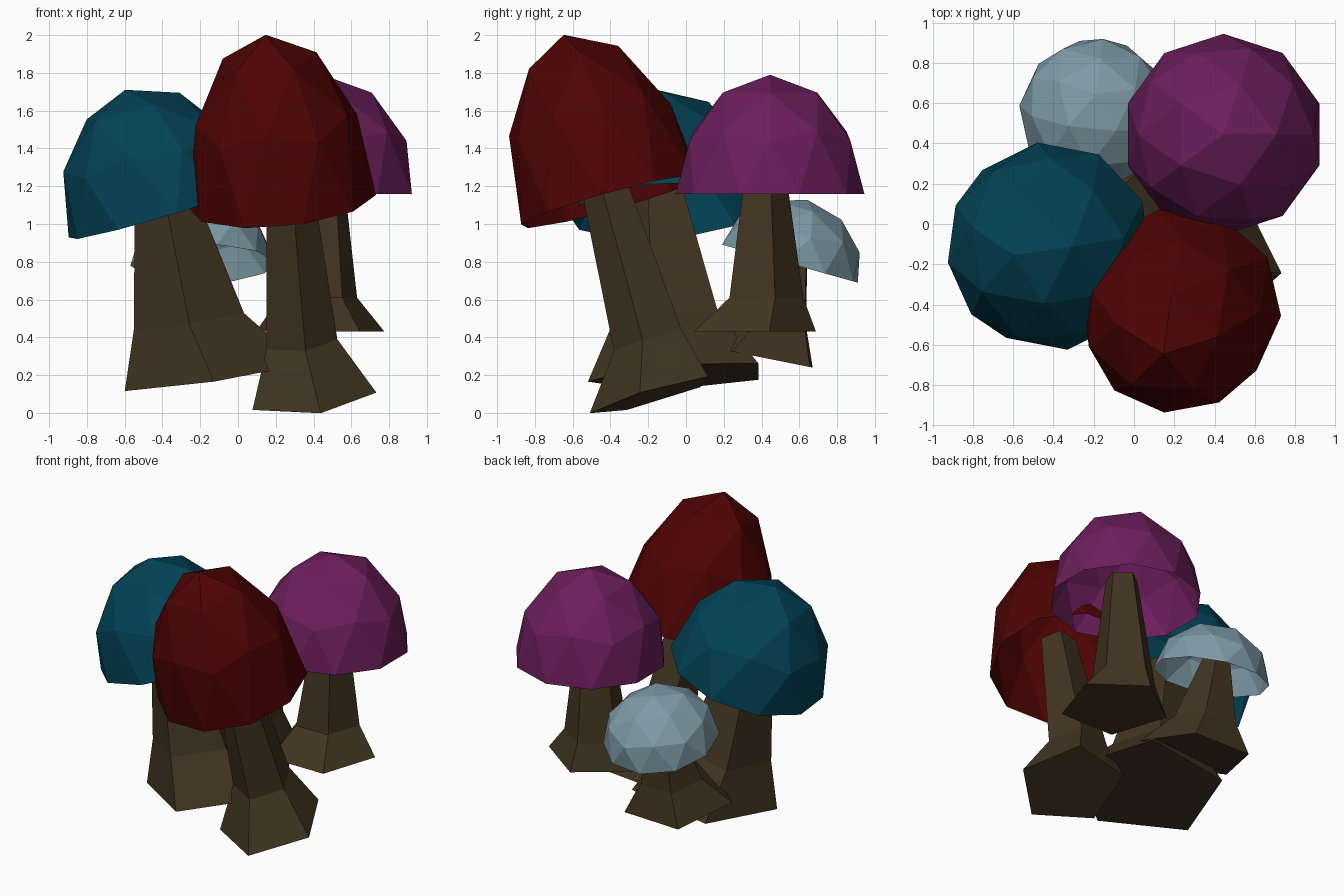
import bpy, bmesh
from math import cos, sin, radians
from mathutils import Vector, Matrix

if "Cube" in bpy.data.objects:
    bpy.data.objects.remove(bpy.data.objects["Cube"], do_unlink=True)


def make_material(name, rgb):
    mat = bpy.data.materials.new(name)
    mat.use_nodes = True
    color = (*rgb, 1)
    mat.diffuse_color = color
    mat.node_tree.nodes["Principled BSDF"].inputs["Base Color"].default_value = color
    return mat


def tilt_matrix(lean):
    """Rotation taking straight up to a direction leaning by (x, y)."""
    up = Vector((0, 0, 1))
    return up.rotation_difference(Vector((*lean, 1))).to_matrix().to_4x4()


def finish(bm, name, mat):
    bmesh.ops.recalc_face_normals(bm, faces=bm.faces[:])
    mesh = bpy.data.meshes.new(name)
    bm.to_mesh(mesh)
    bm.free()
    mesh.materials.append(mat)
    obj = bpy.data.objects.new(name, mesh)
    bpy.context.collection.objects.link(obj)
    return obj


def make_cap(name, mat, center, radius, height, lean, turn=0):
    """Open faceted dome: upper half of an icosphere, stretched and tilted."""
    bm = bmesh.new()
    bmesh.ops.create_icosphere(bm, subdivisions=2, radius=1)
    lower = [v for v in bm.verts if v.co.z < -0.01]
    bmesh.ops.delete(bm, geom=lower, context="VERTS")
    bm.transform(tilt_matrix(lean) @ Matrix.Rotation(radians(turn), 4, "Z")
                 @ Matrix.Diagonal((radius, radius, height, 1)))
    obj = finish(bm, name, mat)
    # keep the dome facing outward
    top = max(obj.data.polygons, key=lambda p: p.center.z)
    if top.normal.z < 0:
        obj.data.flip_normals()
    obj.location = center


def make_stem(name, mat, rings, lean, turn):
    """Five-sided stem through tilted rings given as (x, y, z, radius)."""
    bm = bmesh.new()
    tilt = tilt_matrix(lean)
    loops = []
    for x, y, z, r in rings:
        angles = [radians(turn + 72 * i) for i in range(5)]
        loops.append([bm.verts.new(Vector((x, y, z)) + tilt @ Vector((r * cos(a), r * sin(a), 0)))
                      for a in angles])
    for low, high in zip(loops, loops[1:]):
        for i in range(5):
            j = (i + 1) % 5
            bm.faces.new((low[i], low[j], high[j], high[i]))
    bm.faces.new(loops[0][::-1])
    bm.faces.new(loops[-1])
    finish(bm, name, mat)


brown = make_material("stem brown", (0.053, 0.035, 0.015))
purple = make_material("cap purple", (0.150, 0.013, 0.107))
red = make_material("cap dark red", (0.078, 0.001, 0.001))
teal = make_material("cap teal", (0.001, 0.055, 0.092))
grey = make_material("cap pale blue grey", (0.205, 0.325, 0.385))

# Upright purple mushroom
make_cap("purple_cap", purple, (0.445, 0.445, 1.158), 0.5, 0.632, (0, 0))
make_stem("purple_stem", brown, [(0.435, 0.33, 0.43, 0.358), (0.425, 0.405, 0.61, 0.216),
                                 (0.445, 0.41, 1.35, 0.108)], (0, 0), 90)

# Tall red mushroom leaning forward
make_cap("red_cap", red, (0.235, -0.4, 1.12), 0.5, 0.92, (-0.1, -0.28), 12)
make_stem("red_stem", brown, [(0.39, -0.175, 0.09, 0.35), (0.33, -0.19, 0.38, 0.20),
                              (0.26, -0.46, 1.32, 0.12)], (-0.11, -0.29), -83)

# Wide teal mushroom leaning to the side
make_cap("teal_cap", teal, (-0.405, -0.11, 1.07), 0.52, 0.67, (-0.3, -0.07), 8)
make_stem("teal_stem", brown, [(-0.13, -0.02, 0.195, 0.50), (-0.26, -0.08, 0.49, 0.31),
                               (-0.41, -0.16, 1.26, 0.145)], (-0.15, -0.06), -90)

# Small grey mushroom leaning backward
make_cap("grey_cap", grey, (-0.19, 0.55, 0.79), 0.382, 0.35, (0, 0.28), 12)
make_stem("grey_stem", brown, [(-0.20, 0.37, 0.30, 0.37), (-0.21, 0.465, 0.49, 0.21),
                               (-0.22, 0.57, 0.92, 0.09)], (0, 0.2), 52)
